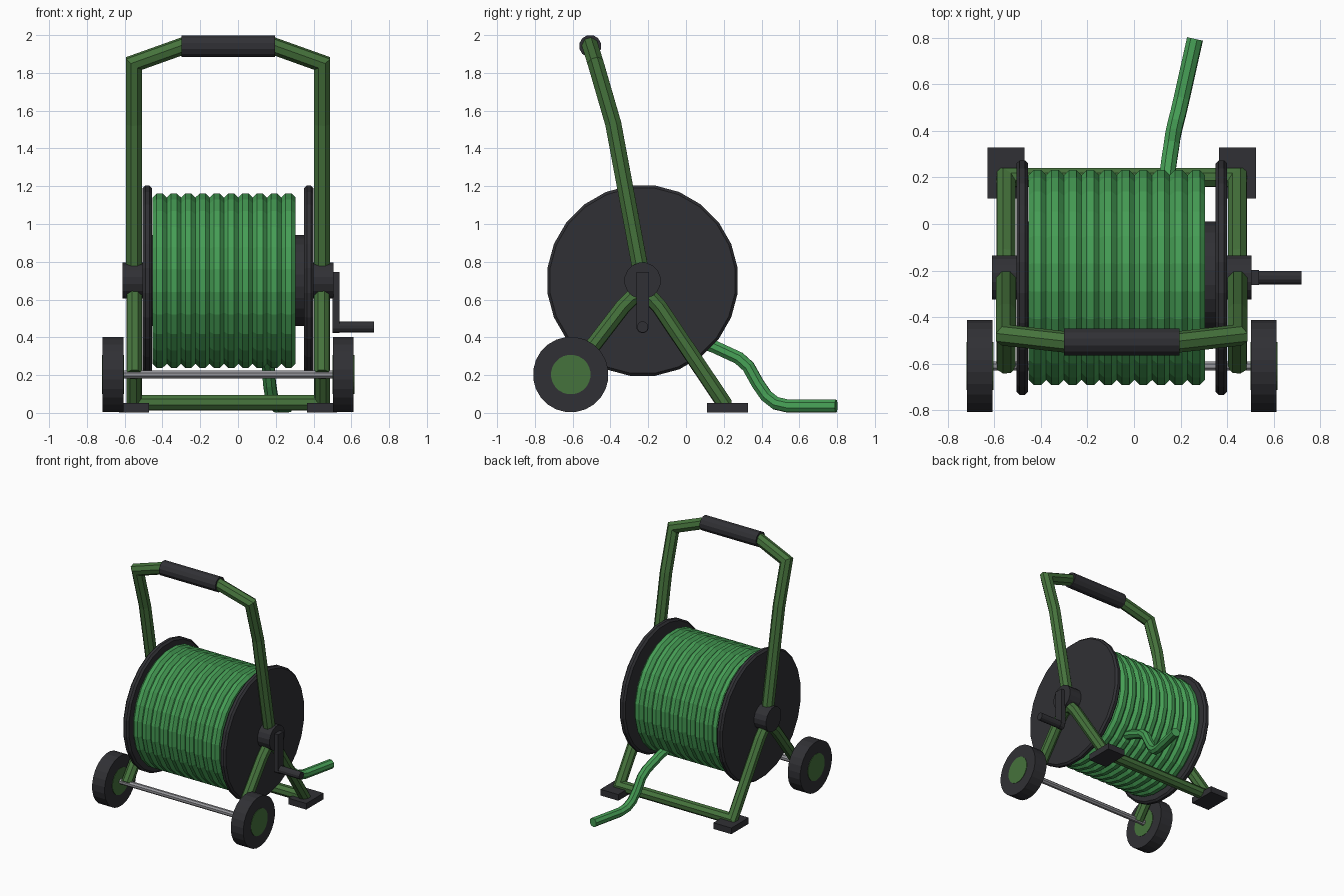
import bpy, bmesh, math
from mathutils import Vector

if "Cube" in bpy.data.objects:
    bpy.data.objects.remove(bpy.data.objects["Cube"])

CX = -0.0525                 # middle of the trolley
DY, DZ = -0.23, 0.70         # drum axis
WY, WZ = -0.61, 0.203        # wheel axis
HALF = 0.4975                # half spacing of the side frames


def material(name, rgb):
    m = bpy.data.materials.new(name)
    m.diffuse_color = (*rgb, 1)
    m.use_nodes = True
    m.node_tree.nodes["Principled BSDF"].inputs["Base Color"].default_value = m.diffuse_color
    return m


GREEN = material("frame_green", (0.06, 0.17, 0.045))
HOSE = material("hose_green", (0.06, 0.34, 0.09))
BLACK = material("black_plastic", (0.03, 0.03, 0.035))
STEEL = material("steel", (0.3, 0.3, 0.32))


def finish(name, bm, mat):
    bmesh.ops.recalc_face_normals(bm, faces=bm.faces)
    me = bpy.data.meshes.new(name)
    bm.to_mesh(me)
    bm.free()
    me.materials.append(mat)
    ob = bpy.data.objects.new(name, me)
    bpy.context.collection.objects.link(ob)
    return ob


def skin(bm, rings, loop=False):
    """Bridge consecutive vertex rings; cap the ends unless looped."""
    n = len(rings[0])
    pairs = list(zip(rings, rings[1:])) + ([(rings[-1], rings[0])] if loop else [])
    for a, b in pairs:
        for i in range(n):
            j = (i + 1) % n
            bm.faces.new((a[i], a[j], b[j], b[i]))
    if not loop:
        bm.faces.new(rings[0])
        bm.faces.new(rings[-1])


def lathe(name, profile, y, z, mat, sides=24, loop=False):
    """Revolve (x, radius) points around an axis parallel to x."""
    bm = bmesh.new()
    ang = [(i + 0.5) * math.tau / sides for i in range(sides)]
    rings = [[bm.verts.new((x, y + r * math.cos(a), z + r * math.sin(a))) for a in ang]
             for x, r in profile]
    skin(bm, rings, loop)
    return finish(name, bm, mat)


def rod(name, x0, x1, r, y, z, mat, sides=24, bevel=0.0):
    prof = [(x0, r), (x1, r)]
    if bevel:
        prof = [(x0, r - bevel), (x0 + bevel, r), (x1 - bevel, r), (x1, r - bevel)]
    return lathe(name, prof, y, z, mat, sides)


def tube(name, pts, r, mat, sides=8):
    """Sweep a polygon along a path with mitred corners."""
    pts = [Vector(p) for p in pts]
    dirs = [(b - a).normalized() for a, b in zip(pts, pts[1:])]
    d = dirs[0]
    u = d.orthogonal().normalized()
    v = d.cross(u)
    ring = [pts[0] + r * (math.cos(t) * u + math.sin(t) * v)
            for t in [(i + 0.5) * math.tau / sides for i in range(sides)]]
    rings = [ring]
    for k in range(1, len(pts)):
        d = dirs[k - 1]
        nrm = (d + dirs[k]).normalized() if k < len(dirs) else d
        ring = [p + d * ((pts[k] - p).dot(nrm) / d.dot(nrm)) for p in ring]
        rings.append(ring)
    bm = bmesh.new()
    skin(bm, [[bm.verts.new(p) for p in rg] for rg in rings])
    return finish(name, bm, mat)


def box(name, x, y, z, mat):
    bm = bmesh.new()
    bmesh.ops.create_cube(bm, size=1)
    for v in bm.verts:
        v.co = [(a + b) / 2 + c * (b - a) for (a, b), c in zip((x, y, z), v.co)]
    return finish(name, bm, mat)


def mirrored(half):
    """Path for the left half (offset, y, z), continued over to the right."""
    return ([(CX - o, y, z) for o, y, z in half]
            + [(CX + o, y, z) for o, y, z in reversed(half)])


# Drum: core, two flanges and ten wound hose turns
rod("drum_core", -0.46, 0.355, 0.243, DY, DZ, BLACK)
rod("drum_flange_left", -0.505, -0.455, 0.508, DY, DZ, BLACK, bevel=0.014)
rod("drum_flange_right", 0.35, 0.40, 0.508, DY, DZ, BLACK, bevel=0.014)
for k in range(10):
    cx = -0.415 + k * 0.0758
    prof = [(cx + 0.041 * math.cos(t), 0.428 + 0.041 * math.sin(t))
            for t in [(i + 0.5) * math.tau / 8 for i in range(8)]]
    lathe(f"hose_turn_{k + 1}", prof, DY, DZ, HOSE, 24, loop=True)

# Loose hose end
tube("hose_tail", [(0.115, -0.02, 0.41), (0.12, 0.06, 0.385), (0.135, 0.15, 0.35),
                   (0.152, 0.28, 0.29), (0.16, 0.33, 0.245), (0.167, 0.38, 0.155),
                   (0.177, 0.425, 0.09), (0.19, 0.475, 0.051), (0.205, 0.54, 0.036),
                   (0.262, 0.795, 0.036)], 0.036, HOSE)

# Leg frame: wheel axle, apex, foot, crossbar and back
tube("leg_frame", mirrored([(HALF, WY, WZ), (HALF, -0.335, 0.56), (HALF, -0.285, 0.61),
                            (HALF, -0.235, 0.63), (HALF, -0.185, 0.61),
                            (HALF, -0.14, 0.56), (HALF, 0.2, 0.054)]), 0.043, GREEN)

# Push handle and grip
tube("push_handle", mirrored([(HALF, DY, DZ), (HALF, -0.385, 1.53), (HALF, -0.478, 1.85),
                              (0.24, -0.507, 1.942)]), 0.046, GREEN)
rod("handle_grip", CX - 0.2475, CX + 0.2475, 0.059, -0.507, 1.942, BLACK, 12)

# Axle, wheels, hub caps, bearings and feet
rod("wheel_axle", CX - 0.56, CX + 0.56, 0.022, WY, WZ, STEEL, 8)
for side, s in (("left", -1), ("right", 1)):
    c = CX + s * 0.61
    rod(f"wheel_{side}", c - 0.055, c + 0.055, 0.2, WY, WZ, BLACK)
    rod(f"wheel_cap_{side}", c - 0.058, c + 0.058, 0.105, WY, WZ, GREEN)
    h = CX + s * 0.505
    rod(f"bearing_{side}", h - 0.053, h + 0.053, 0.097, DY, DZ, BLACK, 16)
    f = CX + s * HALF
    box(f"foot_{side}", (f - 0.079, f + 0.079), (0.11, 0.328), (0.003, 0.052), BLACK)

# Crank
box("crank_arm", (0.50, 0.538), (DY - 0.033, DY + 0.033), (0.455, 0.745), BLACK)
rod("crank_arm_end", 0.50, 0.538, 0.033, DY, 0.455, BLACK, 12)
rod("crank_handle", 0.51, 0.72, 0.03, DY, 0.455, BLACK, 12)
